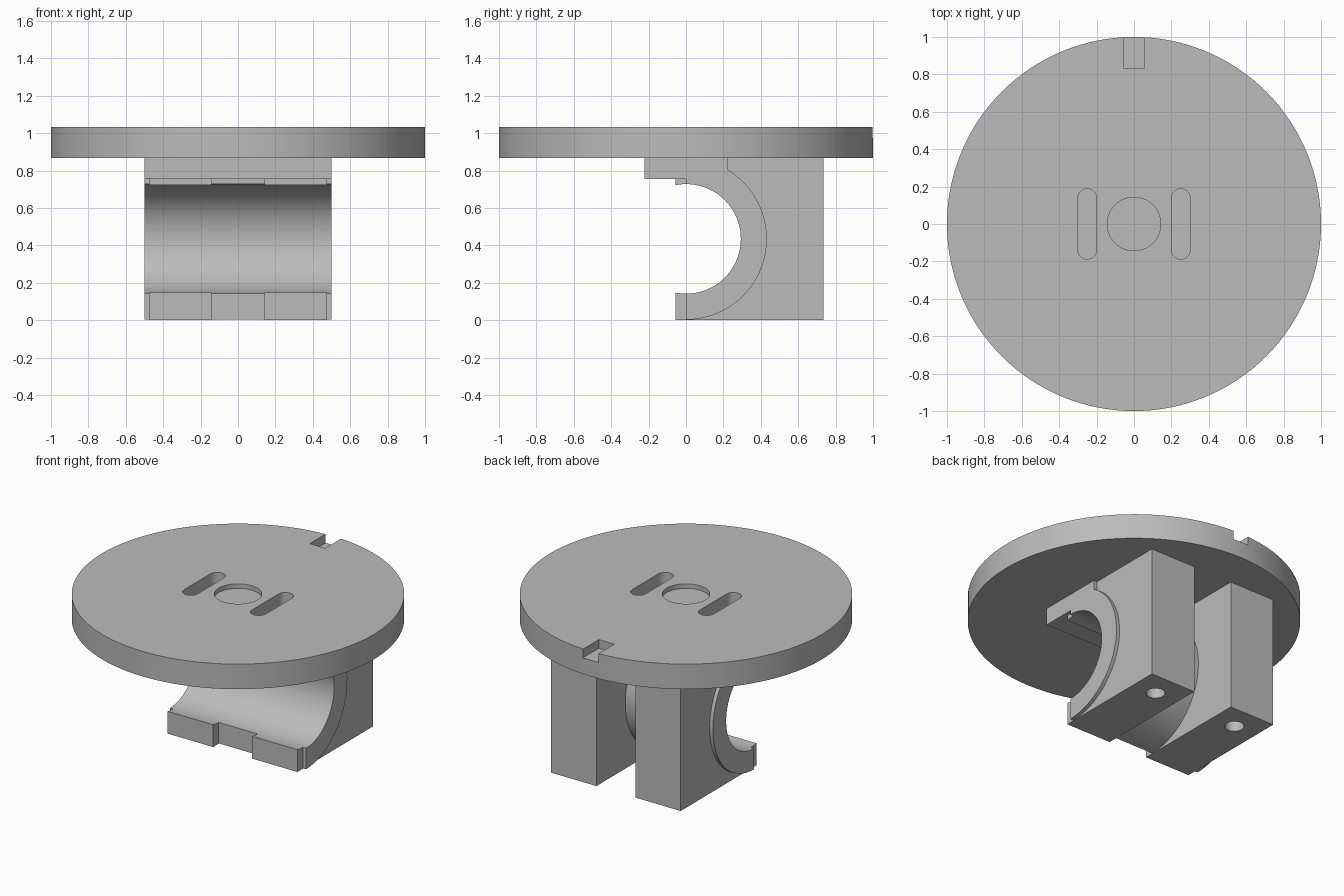
import bpy, bmesh, math
from mathutils import Matrix, Vector

old = bpy.data.objects.get("Cube")
if old:
    bpy.data.objects.remove(old, do_unlink=True)

# Single material
grey = bpy.data.materials.new("plain grey")
grey.use_nodes = True
colour = (0.5, 0.5, 0.5, 1)
grey.diffuse_color = colour
grey.node_tree.nodes["Principled BSDF"].inputs["Base Color"].default_value = colour

BORE_Z = 0.435      # height of the bore axis
PLATE_Z = 0.867     # underside of the round plate
TOP_Z = 1.033


def finish(name, bm):
    bmesh.ops.recalc_face_normals(bm, faces=bm.faces)
    mesh = bpy.data.meshes.new(name)
    bm.to_mesh(mesh)
    bm.free()
    mesh.materials.append(grey)
    obj = bpy.data.objects.new(name, mesh)
    bpy.context.collection.objects.link(obj)
    return obj


def prism(name, points, direction):
    """Extrude a closed outline along a direction."""
    bm = bmesh.new()
    face = bm.faces.new([bm.verts.new(p) for p in points])
    new = bmesh.ops.extrude_face_region(bm, geom=[face])["geom"]
    verts = [v for v in new if isinstance(v, bmesh.types.BMVert)]
    bmesh.ops.translate(bm, verts=verts, vec=Vector(direction))
    return finish(name, bm)


def box(name, x, y, z):
    outline = [(x[0], y[0], z[0]), (x[1], y[0], z[0]),
               (x[1], y[1], z[0]), (x[0], y[1], z[0])]
    return prism(name, outline, (0, 0, z[1] - z[0]))


def cylinder(name, radius, length, centre, sides=64, along_x=False):
    bm = bmesh.new()
    turn = Matrix.Rotation(math.pi / 2, 4, 'Y') if along_x else Matrix()
    bmesh.ops.create_cone(bm, cap_ends=True, segments=sides, radius1=radius,
                          radius2=radius, depth=length,
                          matrix=Matrix.Translation(centre) @ turn)
    return finish(name, bm)


def combine(target, other, operation):
    """Apply a boolean and remove the second solid."""
    mod = target.modifiers.new("cut", 'BOOLEAN')
    mod.operation = operation
    mod.solver = 'EXACT'
    mod.object = other
    bpy.context.view_layer.objects.active = target
    bpy.ops.object.modifier_apply(modifier=mod.name)
    bpy.data.objects.remove(other, do_unlink=True)


def smooth(obj):
    bpy.ops.object.select_all(action='DESELECT')
    obj.select_set(True)
    bpy.context.view_layer.objects.active = obj
    bpy.ops.object.shade_smooth_by_angle(angle=math.radians(25))


# Round plate with edge notch, shallow centre recess and two slots
plate = cylinder("round_plate", 1.0, TOP_Z - PLATE_Z,
                 (0, 0, (TOP_Z + PLATE_Z) / 2), sides=128)
combine(plate, box("notch", (-0.057, 0.057), (0.833, 1.1), (0.975, 1.1)), 'DIFFERENCE')
combine(plate, cylinder("recess", 0.143, 0.2, (0, 0, TOP_Z + 0.07)), 'DIFFERENCE')
for side in (-1, 1):
    outline = []
    for i in range(34):
        end = 1 if i < 17 else -1
        a = math.pi * (i if i < 17 else i - 1) / 16
        outline.append((side * 0.25 + 0.05 * math.cos(a),
                        end * 0.138 + 0.05 * math.sin(a), 0.8))
    combine(plate, prism("slot", outline, (0, 0, 0.4)), 'DIFFERENCE')
smooth(plate)

# Half-round saddle, wider than the legs
arc = []
for i in range(49):
    a = math.pi * (i / 48 - 0.5)
    arc.append((-0.5, 0.432 * math.cos(a), BORE_Z + 0.432 * math.sin(a)))
saddle = prism("saddle_bracket", arc, (1, 0, 0))

# Mounting block under the plate
combine(saddle, box("block", (-0.5, 0.5), (-0.222, 0.222), (0.755, PLATE_Z)), 'UNION')

# Two legs with tongues reaching past the saddle's front
for side in (-1, 1):
    x = sorted((side * 0.143, side * 0.476))
    combine(saddle, box("leg", x, (-0.057, 0.735), (0, PLATE_Z)), 'UNION')

# Bore through the saddle, open towards the front
combine(saddle, cylinder("bore", 0.293, 1.4, (0, 0, BORE_Z), 96, True), 'DIFFERENCE')
combine(saddle, box("opening", (-0.7, 0.7), (-0.4, -0.03),
                    (BORE_Z - 0.285, BORE_Z + 0.285)), 'DIFFERENCE')

# Bolt holes in the feet
for side in (-1, 1):
    combine(saddle, cylinder("bolt_hole", 0.058, 1.0, (side * 0.31, 0.57, 0), 32), 'DIFFERENCE')
smooth(saddle)
